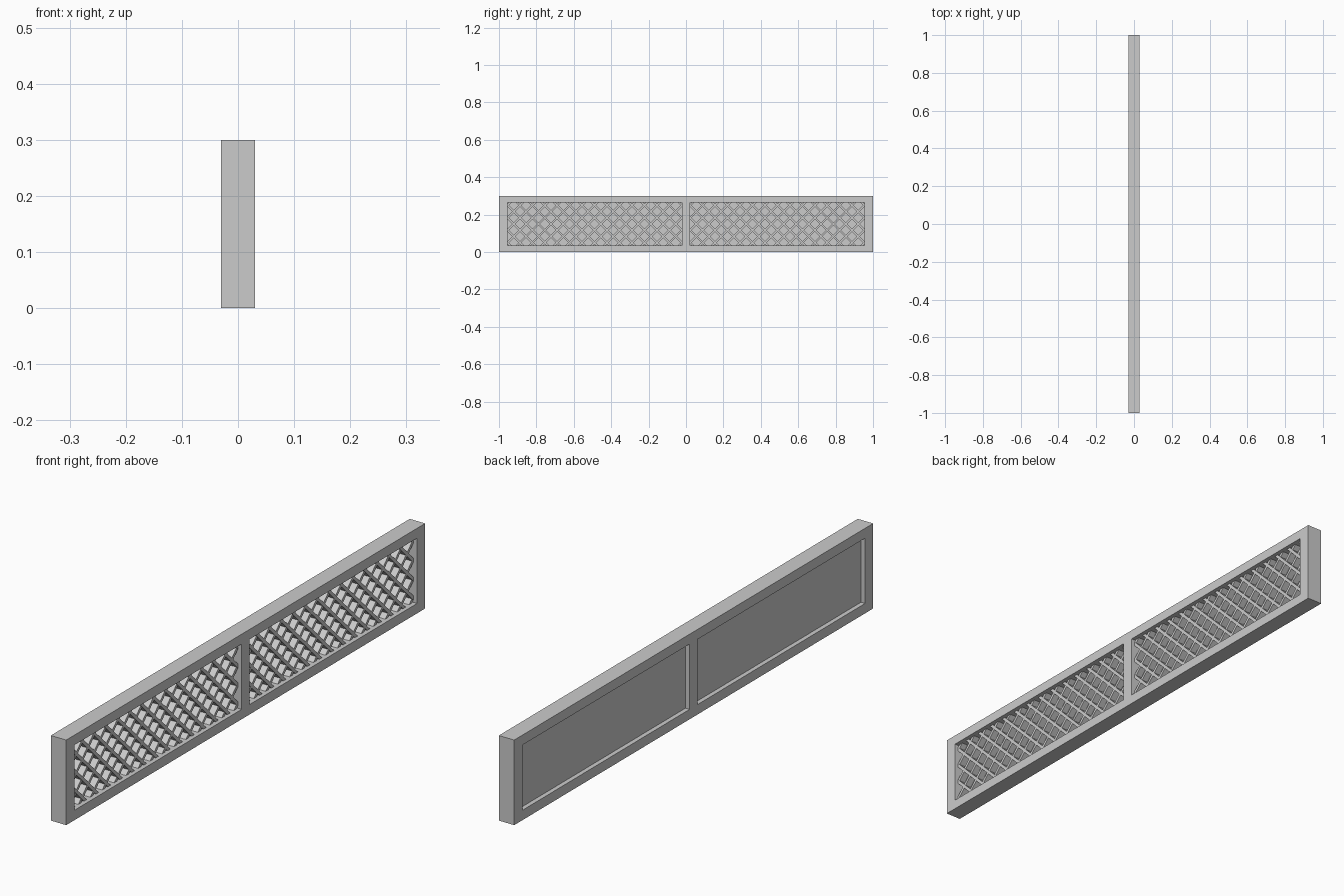
import bpy
import bmesh
import math
from mathutils import Matrix, Vector

cube = bpy.data.objects.get("Cube")
if cube:
    bpy.data.objects.remove(cube, do_unlink=True)

# Overall dimensions
HALF_LEN, HALF_DEPTH, HEIGHT = 1.0, 0.03, 0.3
BAY_IN, BAY_OUT = 0.0225, 0.955
BAY_LOW, BAY_HIGH = 0.035, 0.265
PITCH, BAR_WIDTH = 0.0666, 0.011
PANEL_BACK, PANEL_FRONT = -0.014, -0.009
LATTICE_FRONT = 0.016

grey = bpy.data.materials.new("plain grey")
grey.use_nodes = True
colour = (0.6, 0.6, 0.6, 1)
grey.diffuse_color = colour
grey.node_tree.nodes["Principled BSDF"].inputs["Base Color"].default_value = colour


def finish(bm, name):
    bmesh.ops.recalc_face_normals(bm, faces=bm.faces)
    mesh = bpy.data.meshes.new(name)
    bm.to_mesh(mesh)
    bm.free()
    mesh.materials.append(grey)
    obj = bpy.data.objects.new(name, mesh)
    bpy.context.collection.objects.link(obj)
    return obj


def add_box(bm, centre, size, tilt=0.0):
    matrix = (Matrix.Translation(centre) @ Matrix.Rotation(tilt, 4, 'X')
              @ Matrix.Diagonal((*size, 1)))
    bmesh.ops.create_cube(bm, size=1, matrix=matrix)


# Frame: a flat grid with the two bays left open, extruded through the depth
bm = bmesh.new()
ys = [-HALF_LEN, -BAY_OUT, -BAY_IN, BAY_IN, BAY_OUT, HALF_LEN]
zs = [0, BAY_LOW, BAY_HIGH, HEIGHT]
grid = [[bm.verts.new((-HALF_DEPTH, y, z)) for z in zs] for y in ys]
for i in range(len(ys) - 1):
    for j in range(len(zs) - 1):
        if j == 1 and i in (1, 3):
            continue
        bm.faces.new((grid[i][j], grid[i + 1][j], grid[i + 1][j + 1], grid[i][j + 1]))
result = bmesh.ops.extrude_face_region(bm, geom=bm.faces[:], use_keep_orig=True)
moved = [v for v in result["geom"] if isinstance(v, bmesh.types.BMVert)]
bmesh.ops.translate(bm, verts=moved, vec=(2 * HALF_DEPTH, 0, 0))
bmesh.ops.recalc_face_normals(bm, faces=bm.faces)
bmesh.ops.dissolve_limit(bm, angle_limit=0.01, verts=bm.verts, edges=bm.edges)
finish(bm, "frame")


def diagonal_bars(name, y_low, y_high, tilt, front):
    """One family of parallel diagonal bars trimmed to its bay."""
    bm = bmesh.new()
    y_mid, z_mid = (y_low + y_high) / 2, (BAY_LOW + BAY_HIGH) / 2
    depth = front - PANEL_FRONT
    for k in range(-9, 9):
        centre = Vector((PANEL_FRONT + depth / 2, y_mid + (k + 0.5) * PITCH, z_mid))
        add_box(bm, centre, (depth, 0.5, BAR_WIDTH), tilt)
    trims = [((0, y_low, 0), (0, -1, 0)), ((0, y_high, 0), (0, 1, 0)),
             ((0, 0, BAY_LOW), (0, 0, -1)), ((0, 0, BAY_HIGH), (0, 0, 1))]
    for point, normal in trims:
        geom = bm.verts[:] + bm.edges[:] + bm.faces[:]
        bmesh.ops.bisect_plane(bm, geom=geom, plane_co=point, plane_no=normal,
                               clear_outer=True)
        rim = [e for e in bm.edges if e.is_boundary]
        bmesh.ops.holes_fill(bm, edges=rim, sides=0)
    finish(bm, name)


# Backing panel and crossed lattice in each bay
for side, y_low, y_high in (("front", -BAY_OUT, -BAY_IN), ("rear", BAY_IN, BAY_OUT)):
    bm = bmesh.new()
    add_box(bm, ((PANEL_BACK + PANEL_FRONT) / 2, (y_low + y_high) / 2, (BAY_LOW + BAY_HIGH) / 2),
            (PANEL_FRONT - PANEL_BACK, y_high - y_low, BAY_HIGH - BAY_LOW))
    finish(bm, side + "_backing_panel")
    diagonal_bars(side + "_falling_bars", y_low, y_high, -math.pi / 4, LATTICE_FRONT)
    diagonal_bars(side + "_rising_bars", y_low, y_high, math.pi / 4, LATTICE_FRONT - 0.001)
